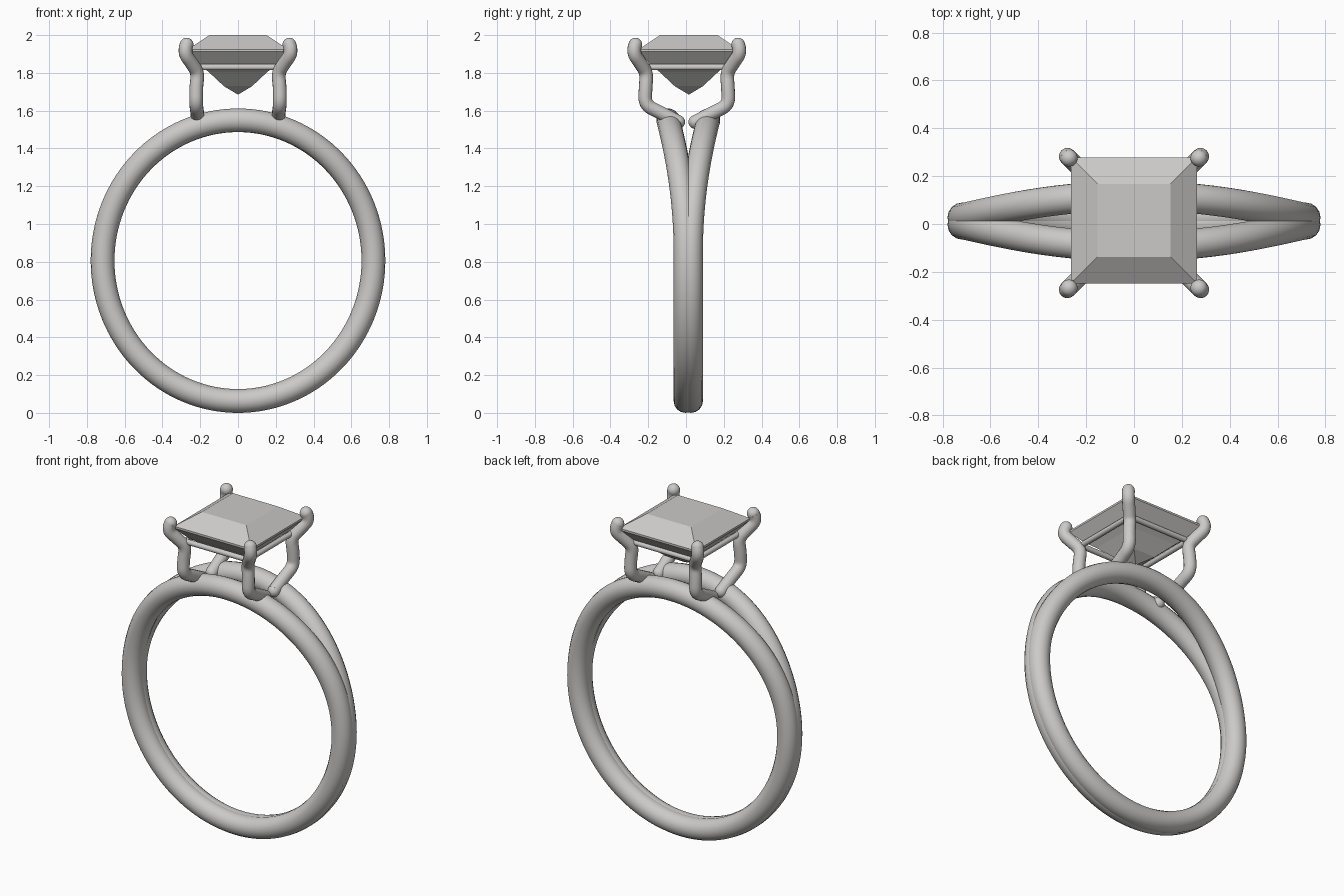
import bpy, bmesh, math

cube = bpy.data.objects.get("Cube")
if cube:
    bpy.data.objects.remove(cube, do_unlink=True)

MID_Y = 0.012  # fore-aft centre of the band and stone


def make_material(name, color):
    mat = bpy.data.materials.new(name)
    mat.use_nodes = True
    mat.diffuse_color = color
    mat.node_tree.nodes["Principled BSDF"].inputs["Base Color"].default_value = color
    return mat


silver = make_material("pale silver", (0.6, 0.59, 0.575, 1))


def tube(name, points, radius, kind="POLY", cyclic=False):
    """Sweep a round section along points and turn it into a smooth mesh."""
    curve = bpy.data.curves.new(name, "CURVE")
    curve.dimensions = "3D"
    curve.bevel_depth = radius
    curve.bevel_resolution = 6
    curve.use_fill_caps = True
    spline = curve.splines.new(kind)
    spline.points.add(len(points) - 1)
    for p, co in zip(spline.points, points):
        p.co = (*co, 1)
    spline.use_cyclic_u = cyclic
    if kind == "NURBS":
        spline.order_u = 3
        spline.use_endpoint_u = True
        spline.resolution_u = 8
    obj = bpy.data.objects.new(name, curve)
    bpy.context.collection.objects.link(obj)
    bpy.ops.object.select_all(action="DESELECT")
    obj.select_set(True)
    bpy.context.view_layer.objects.active = obj
    bpy.ops.object.convert(target="MESH")
    obj = bpy.context.object
    obj.data.materials.clear()
    obj.data.materials.append(silver)
    bpy.ops.object.shade_smooth_by_angle(angle=math.radians(50))
    return obj


def ball(name, center, radius):
    bpy.ops.mesh.primitive_uv_sphere_add(segments=20, ring_count=12, radius=radius, location=center)
    obj = bpy.context.object
    obj.name = name
    obj.data.materials.append(silver)
    bpy.ops.object.shade_smooth()


# Split band: two merged hoops that part towards the top
def hoop(side):
    points = []
    for i in range(128):
        a = math.tau * i / 128
        z = 0.806 + 0.743 * math.sin(a)
        spread = max(0, (z - 0.85) / 0.7) ** 2
        points.append((0.717 * math.cos(a), MID_Y + side * (0.0145 + 0.092 * spread), z))
    return points


for side, label in ((-1, "front"), (1, "back")):
    tube(label + "_band", hoop(side), 0.063, cyclic=True)

# Four claws with rounded ends, curling in under the stone
CLAW = [(0.272, 0.272, 1.95), (0.287, 0.287, 1.91), (0.245, 0.245, 1.85), (0.212, 0.212, 1.80),
        (0.222, 0.218, 1.72), (0.222, 0.222, 1.63), (0.215, 0.14, 1.59), (0.212, 0.045, 1.54)]
for sx, xname in ((-1, "right"), (1, "left")):
    for sy, yname in ((-1, "front"), (1, "back")):
        name = f"{yname}_{xname}_claw"
        path = [(sx * x, sy * y + 0.004, z) for x, y, z in CLAW]
        tube(name, path, 0.036, "NURBS")
        ball(name + "_tip", path[0], 0.036)
        ball(name + "_foot", path[-1], 0.036)

# Thin rails joining the claws
R = 0.213
for s, (xname, yname) in ((-1, ("right", "front")), (1, ("left", "back"))):
    tube(yname + "_rail", [(-R, s * R + 0.004, 1.83), (R, s * R + 0.004, 1.83)], 0.016)
    tube(xname + "_rail", [(s * R, -R, 1.83), (s * R, R, 1.83)], 0.016)

# Square-cut stone: stacked square outlines closing to a point
bm = bmesh.new()
LEVELS = [(0.152, 2.0), (0.264, 1.925), (0.264, 1.913), (0.205, 1.845),
          (0.155, 1.805), (0.075, 1.73)]
rings = [[bm.verts.new((h * x, h * y + 0.015, z)) for x, y in ((-1, -1), (1, -1), (1, 1), (-1, 1))]
         for h, z in LEVELS]
bm.faces.new(rings[0])
for upper, lower in zip(rings, rings[1:]):
    for i in range(4):
        j = (i + 1) % 4
        bm.faces.new((upper[j], upper[i], lower[i], lower[j]))
tip = bm.verts.new((0, 0.015, 1.685))
for i in range(4):
    bm.faces.new((rings[-1][(i + 1) % 4], rings[-1][i], tip))
bmesh.ops.recalc_face_normals(bm, faces=bm.faces)
mesh = bpy.data.meshes.new("square_stone")
bm.to_mesh(mesh)
bm.free()
mesh.materials.append(silver)
bpy.context.collection.objects.link(bpy.data.objects.new("square_stone", mesh))
